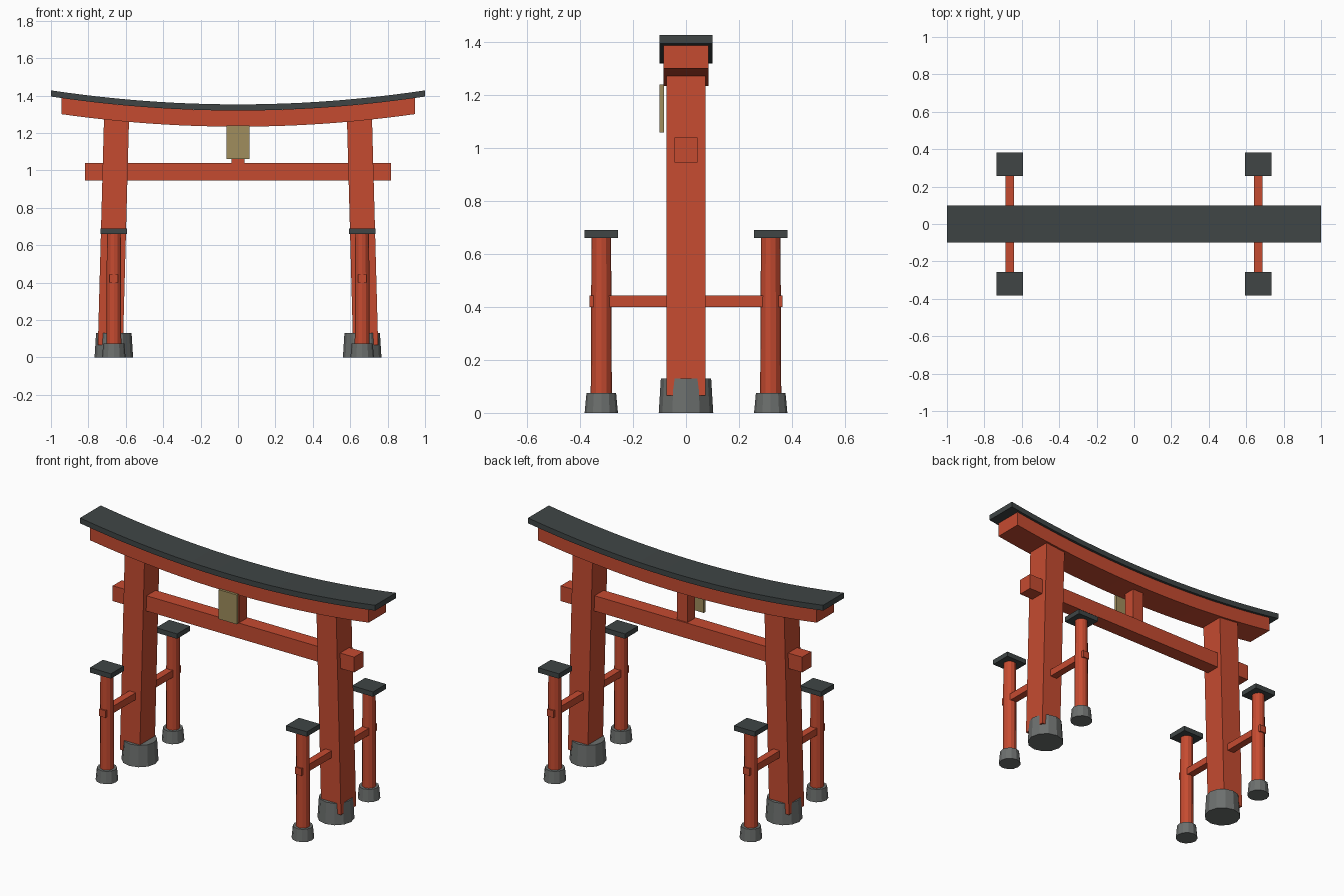
import bpy
import bmesh
from math import pi
from mathutils import Matrix, Vector

cube = bpy.data.objects.get("Cube")
if cube:
    bpy.data.objects.remove(cube, do_unlink=True)


def material(name, rgb):
    mat = bpy.data.materials.new(name)
    mat.use_nodes = True
    mat.diffuse_color = (*rgb, 1)
    mat.node_tree.nodes["Principled BSDF"].inputs["Base Color"].default_value = (*rgb, 1)
    return mat


RED = material("vermilion paint", (0.56, 0.07, 0.03))
DARK = material("dark roof", (0.05, 0.06, 0.06))
STONE = material("grey stone", (0.15, 0.16, 0.155))
GOLD = material("dull gold", (0.35, 0.27, 0.11))


def finish(name, bm, mat):
    bmesh.ops.recalc_face_normals(bm, faces=bm.faces)
    mesh = bpy.data.meshes.new(name)
    bm.to_mesh(mesh)
    bm.free()
    mesh.materials.append(mat)
    obj = bpy.data.objects.new(name, mesh)
    bpy.context.collection.objects.link(obj)
    return obj


def box(name, low, high, mat, lean=0):
    """Box between two corners; lean shifts x per unit of height."""
    low, high = Vector(low), Vector(high)
    bm = bmesh.new()
    bmesh.ops.create_cube(bm, size=1)
    for v in bm.verts:
        v.co = (low + high) / 2 + v.co * (high - low)
        v.co.x += lean * v.co.z
    return finish(name, bm, mat)


def column(name, x, y, z0, z1, r0, r1, mat):
    """Twelve-sided, slightly tapered column."""
    bm = bmesh.new()
    bmesh.ops.create_cone(bm, cap_ends=True, segments=12, radius1=r0, radius2=r1,
                          depth=z1 - z0,
                          matrix=Matrix.Translation((x, y, (z0 + z1) / 2)))
    return finish(name, bm, mat)


def curved_beam(name, half_len, half_depth, bottom, top, mat, steps=24):
    """Upswept beam: a parabolic strip profile extruded along y."""
    xs = [half_len * (2 * i / steps - 1) for i in range(steps + 1)]
    bm = bmesh.new()
    rings = []
    for x in xs:
        rise = 0.075 * x * x
        rings.append([bm.verts.new((x, y, z + rise)) for y, z in (
            (-half_depth, bottom), (half_depth, bottom),
            (half_depth, top), (-half_depth, top))])
    for a, b in zip(rings, rings[1:]):
        for i in range(4):
            j = (i + 1) % 4
            bm.faces.new((a[i], a[j], b[j], b[i]))
    bm.faces.new(rings[0])
    bm.faces.new(rings[-1])
    return finish(name, bm, mat)


# Top lintel and its roof
curved_beam("roof", 1.0, 0.1, 1.32, 1.353, DARK)
curved_beam("upper_lintel", 0.945, 0.085, 1.234, 1.32, RED)

# Tie beam, centre strut and plaque
box("tie_beam", (-0.818, -0.044, 0.946), (0.818, 0.044, 1.04), RED)
box("centre_strut", (-0.036, -0.036, 1.04), (0.036, 0.036, 1.25), RED)
box("plaque", (-0.062, -0.1, 1.06), (0.062, -0.083, 1.24), GOLD)

for side, s in (("left", 1), ("right", -1)):
    x = s * 0.664
    # Leaning main pillar on its stone foot
    cx = s * 0.684
    box(side + "_pillar", (cx - 0.067, -0.073, 0.066), (cx + 0.067, 0.073, 1.28),
        RED, lean=-s * 0.027)
    column(side + "_pillar_foot", x, 0, 0, 0.13, 0.103, 0.095, STONE)

    # Rail joining the two support posts
    box(side + "_rail", (x - 0.022, -0.364, 0.4), (x + 0.022, 0.364, 0.443), RED)

    # Support posts with stone feet and dark caps
    for end, y in (("front", -0.32), ("back", 0.32)):
        name = side + "_" + end
        column(name + "_post", x, y, 0.06, 0.665, 0.04, 0.037, RED)
        column(name + "_post_foot", x, y, 0, 0.075, 0.063, 0.056, STONE)
        box(name + "_post_cap", (x - 0.071, y - 0.063, 0.66),
            (x + 0.071, y + 0.063, 0.69), DARK)
